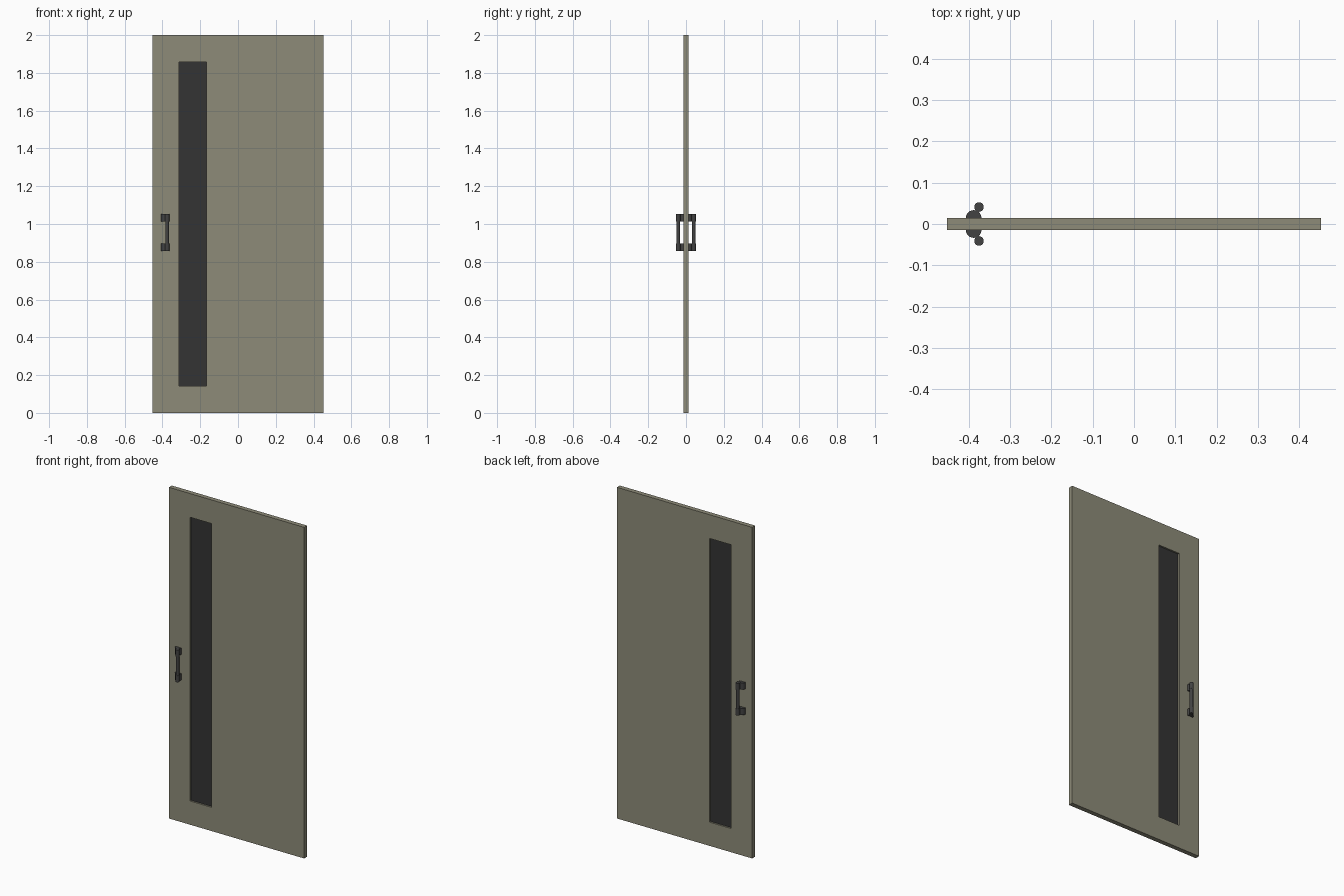
import bpy, bmesh

if "Cube" in bpy.data.objects:
    bpy.data.objects.remove(bpy.data.objects["Cube"])

HALF_W, HEIGHT, HALF_T = 0.452, 2.0, 0.014
WIN = (-0.312, -0.166, 0.143, 1.857)      # window x0, x1, z0, z1


def material(name, rgb):
    m = bpy.data.materials.new(name)
    m.diffuse_color = (*rgb, 1)
    m.use_nodes = True
    m.node_tree.nodes["Principled BSDF"].inputs["Base Color"].default_value = m.diffuse_color
    return m


panel_mat = material("door_paint", (0.27, 0.26, 0.19))
glass_mat = material("dark_glass", (0.033, 0.033, 0.033))
metal_mat = material("dark_metal", (0.055, 0.055, 0.055))


def rect(x0, x1, z0, z1):
    return [(x0, z0), (x1, z0), (x1, z1), (x0, z1)]


# Door panel: rectangular slab with a window opening right through it
bm = bmesh.new()
loops = {}
for side in (-1, 1):
    for key, pts in (("out", rect(-HALF_W, HALF_W, 0, HEIGHT)), ("in", rect(*WIN))):
        loops[key, side] = [bm.verts.new((x, side * HALF_T, z)) for x, z in pts]
pairs = [(("out", -1), ("in", -1)), (("in", -1), ("in", 1)),
         (("in", 1), ("out", 1)), (("out", 1), ("out", -1))]
for a, b in pairs:
    la, lb = loops[a], loops[b]
    for i in range(4):
        j = (i + 1) % 4
        bm.faces.new((la[i], la[j], lb[j], lb[i]))
bmesh.ops.recalc_face_normals(bm, faces=bm.faces)
mesh = bpy.data.meshes.new("door_panel")
bm.to_mesh(mesh)
bm.free()
mesh.materials.append(panel_mat)
bpy.context.collection.objects.link(bpy.data.objects.new("door_panel", mesh))

# Window pane, set back from both faces
x0, x1, z0, z1 = WIN
bpy.ops.mesh.primitive_cube_add(size=1, location=((x0 + x1) / 2, 0, (z0 + z1) / 2))
pane = bpy.context.object
pane.name = "window_pane"
pane.scale = (x1 - x0, 0.008, z1 - z0)
bpy.ops.object.transform_apply(location=False, rotation=False, scale=True)
pane.data.materials.append(glass_mat)


def post(name, x, y, z0, z1, radius):
    bpy.ops.mesh.primitive_cylinder_add(vertices=24, radius=radius, depth=z1 - z0,
                                        location=(x, y, (z0 + z1) / 2))
    ob = bpy.context.object
    ob.name = name
    ob.data.materials.append(metal_mat)
    bpy.ops.object.shade_smooth_by_angle()


# Pull handles on both faces: upright grip, with a round mount at each end
for side, label in ((-1, "front"), (1, "back")):
    post(label + "_handle_grip", -0.375, side * 0.041, 0.86, 1.05, 0.010)
    for z, end in ((0.858, "lower"), (1.012, "upper")):
        post(f"{label}_{end}_handle_mount", -0.388, side * 0.0145, z, z + 0.04, 0.019)
        post(f"{label}_{end}_grip_collar", -0.375, side * 0.041, z, z + 0.04, 0.0115)
